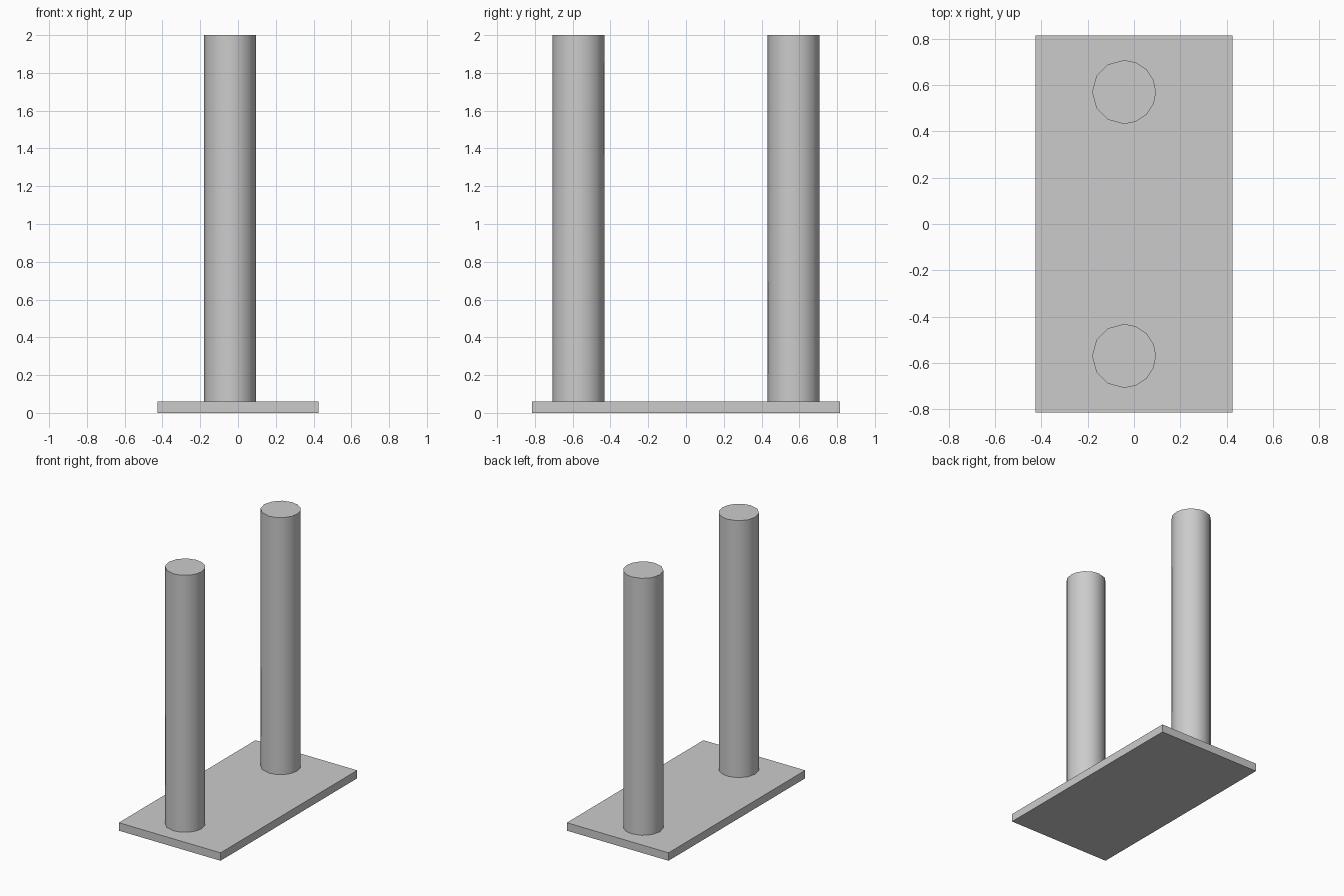
import bpy
import bmesh
from math import cos, sin, pi, radians

if "Cube" in bpy.data.objects:
    bpy.data.objects.remove(bpy.data.objects["Cube"], do_unlink=True)

BASE_X, BASE_Y, BASE_Z = 0.85, 1.63, 0.06
POST_R, POST_X, POST_Y, TOP = 0.138, -0.043, 0.57, 2.0

grey = bpy.data.materials.new("plain grey")
grey.use_nodes = True
colour = (0.6, 0.6, 0.6, 1)
grey.diffuse_color = colour
grey.node_tree.nodes["Principled BSDF"].inputs["Base Color"].default_value = colour


def extrude_profile(name, points, bottom, top):
    """Closed prism from an outline in plan."""
    bm = bmesh.new()
    face = bm.faces.new([bm.verts.new((x, y, bottom)) for x, y in points])
    side = bmesh.ops.extrude_face_region(bm, geom=[face])["geom"]
    verts = [v for v in side if isinstance(v, bmesh.types.BMVert)]
    bmesh.ops.translate(bm, verts=verts, vec=(0, 0, top - bottom))
    bmesh.ops.recalc_face_normals(bm, faces=bm.faces)
    mesh = bpy.data.meshes.new(name)
    bm.to_mesh(mesh)
    bm.free()
    mesh.materials.append(grey)
    obj = bpy.data.objects.new(name, mesh)
    bpy.context.collection.objects.link(obj)
    return obj


# Flat rectangular base
hx, hy = BASE_X / 2, BASE_Y / 2
extrude_profile("base_plate", [(-hx, -hy), (hx, -hy), (hx, hy), (-hx, hy)], 0, BASE_Z)

# Round posts, with finer facets on the +x half
angles = [-pi / 2 + pi * i / 8 for i in range(8)]
angles += [pi / 2 + pi * i / 6 for i in range(6)]
for name, y in (("front_post", -POST_Y), ("back_post", POST_Y)):
    outline = [(POST_X + POST_R * cos(a), y + POST_R * sin(a)) for a in angles]
    post = extrude_profile(name, outline, BASE_Z, TOP)
    bpy.ops.object.select_all(action="DESELECT")
    post.select_set(True)
    bpy.context.view_layer.objects.active = post
    bpy.ops.object.shade_smooth_by_angle(angle=radians(40))
